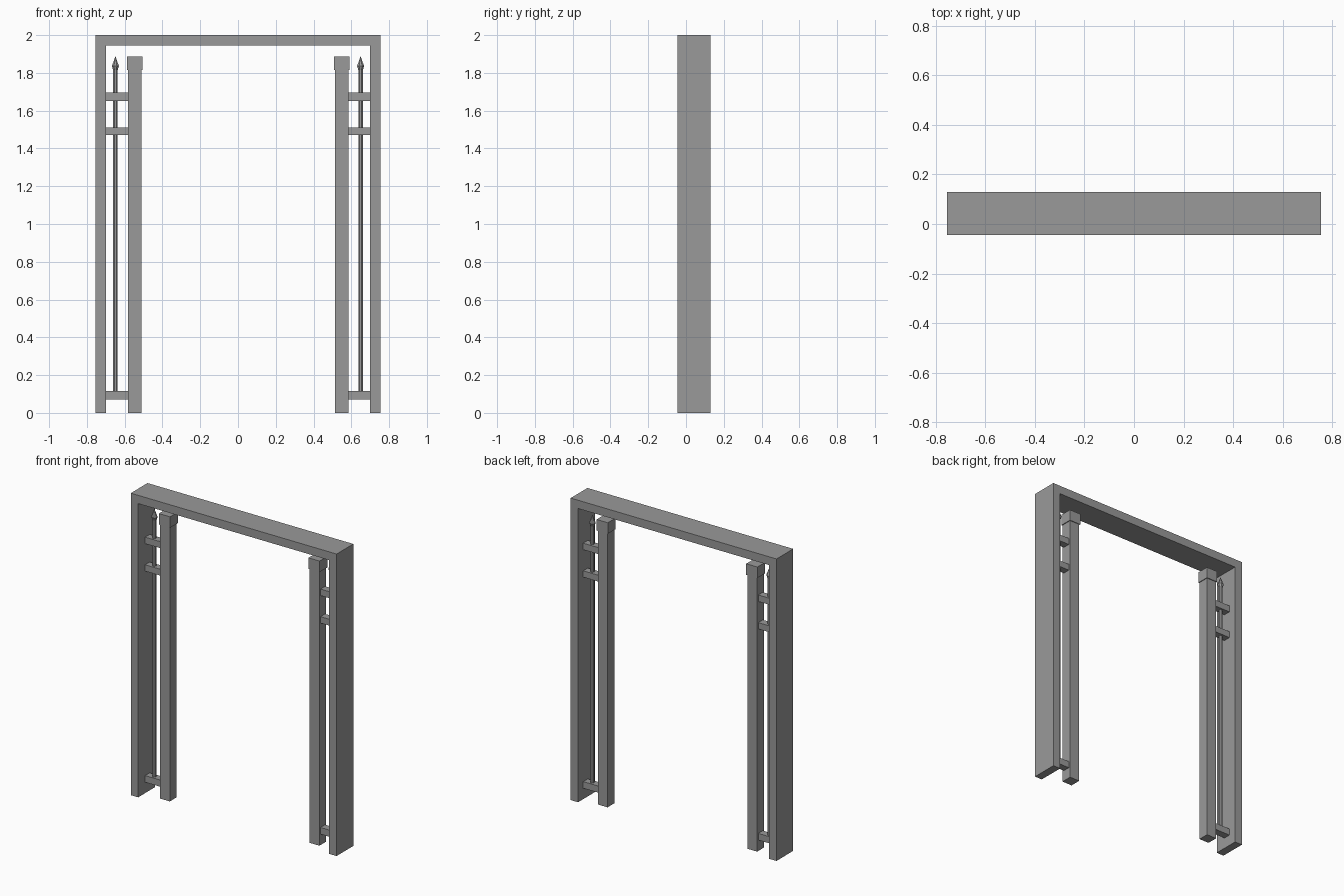
import bpy, bmesh, math

if "Cube" in bpy.data.objects:
    bpy.data.objects.remove(bpy.data.objects["Cube"])

POST_Y = 0.052

# Dark grey finish shared by every part
grey = bpy.data.materials.new("dark_grey")
grey.diffuse_color = (0.32, 0.32, 0.32, 1)
grey.use_nodes = True
grey.node_tree.nodes["Principled BSDF"].inputs["Base Color"].default_value = grey.diffuse_color


def finish(name, bm):
    bmesh.ops.recalc_face_normals(bm, faces=bm.faces)
    mesh = bpy.data.meshes.new(name)
    bm.to_mesh(mesh)
    bm.free()
    mesh.materials.append(grey)
    obj = bpy.data.objects.new(name, mesh)
    bpy.context.collection.objects.link(obj)
    return obj


def box(name, x0, x1, y0, y1, z0, z1):
    bm = bmesh.new()
    bmesh.ops.create_cube(bm, size=1)
    for v in bm.verts:
        v.co = (x1 if v.co.x > 0 else x0,
                y1 if v.co.y > 0 else y0,
                z1 if v.co.z > 0 else z0)
    return finish(name, bm)


def lathe(name, x, y, profile, sides=8):
    """Stack of (radius, z) rings, closed at both ends."""
    bm = bmesh.new()
    rings = []
    for r, z in profile:
        rings.append([bm.verts.new((x + r * math.cos(math.tau * (i + 0.5) / sides),
                                    y + r * math.sin(math.tau * (i + 0.5) / sides), z))
                      for i in range(sides)])
    for a, b in zip(rings, rings[1:]):
        for i in range(sides):
            j = (i + 1) % sides
            bm.faces.new((a[i], a[j], b[j], b[i]))
    bm.faces.new(rings[0])
    bm.faces.new(rings[-1])
    return finish(name, bm)


# Outer door frame: upside-down U profile extruded in depth
profile = [(-0.754, 0), (-0.70, 0), (-0.70, 1.945), (0.70, 1.945),
           (0.70, 0), (0.754, 0), (0.754, 2.0), (-0.754, 2.0)]
bm = bmesh.new()
face = bm.faces.new([bm.verts.new((x, -0.045, z)) for x, z in profile])
ext = bmesh.ops.extrude_face_region(bm, geom=[face])["geom"]
bmesh.ops.translate(bm, vec=(0, 0.175, 0),
                    verts=[e for e in ext if isinstance(e, bmesh.types.BMVert)])
finish("door_frame", bm)

for side, s, post_x in (("left", -1, 0.547), ("right", 1, 0.549)):
    # Square fence post and its cap
    cx = s * post_x
    for part, h, z0, z1 in (("post", 0.036, 0, 1.815), ("post_cap", 0.041, 1.815, 1.888)):
        box(f"{side}_{part}", cx - h, cx + h, POST_Y - h, POST_Y + h, z0, z1)

    # Three rails joining the post to the frame
    xa, xb = sorted((s * (post_x + 0.035), s * 0.702))
    for part, z0, z1 in (("bottom", 0.072, 0.116), ("middle", 1.47, 1.512), ("top", 1.652, 1.695)):
        box(f"{side}_{part}_rail", xa, xb, POST_Y - 0.024, POST_Y + 0.024, z0, z1)

    # Upright bar with a pointed finial
    px = s * 0.649
    lathe(f"{side}_picket", px, POST_Y, [(0.0125, 0.10), (0.0125, 1.82)])
    lathe(f"{side}_picket_finial", px, POST_Y,
          [(0.013, 1.815), (0.020, 1.836), (0.001, 1.886)])
